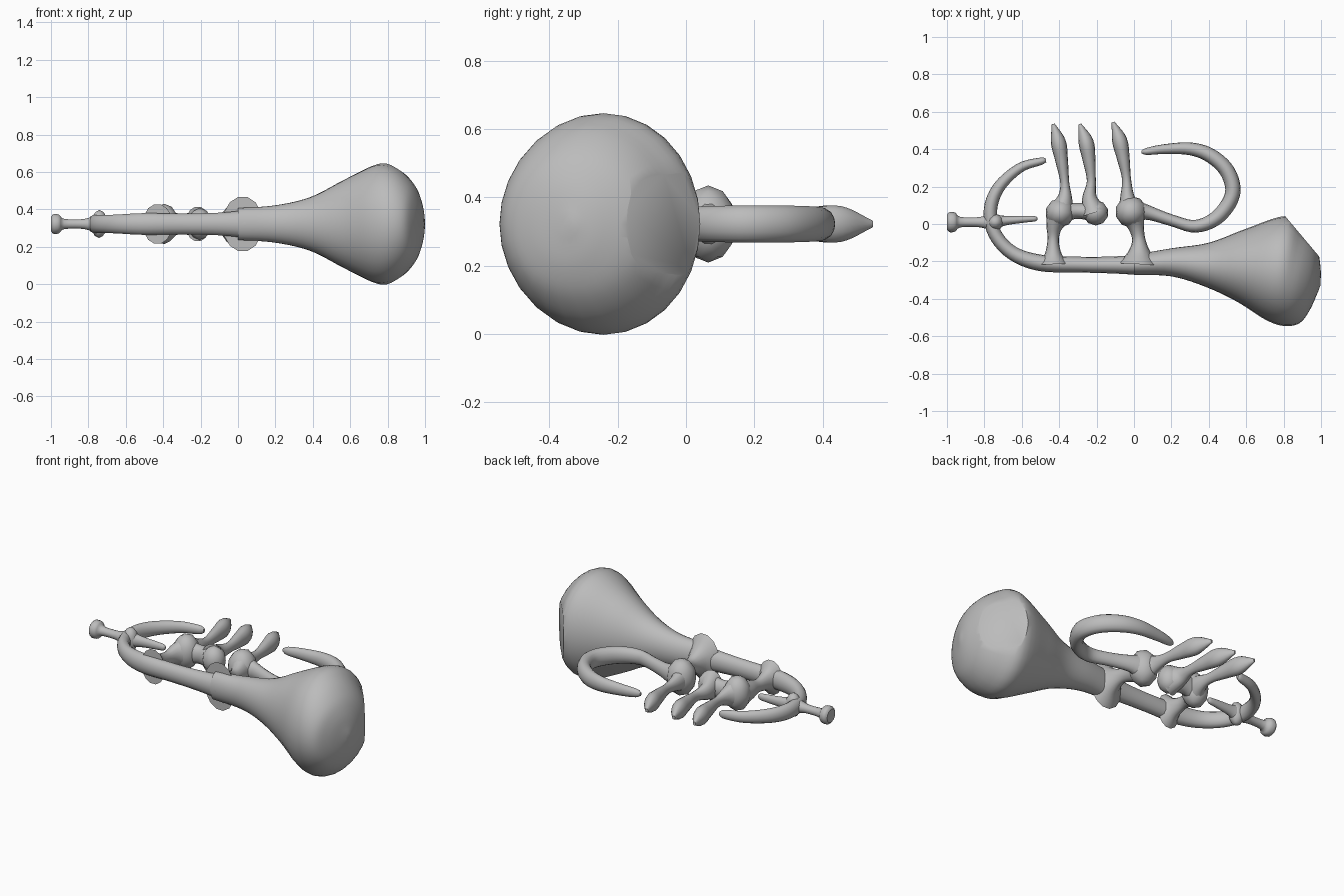
import bpy, bmesh, math
from mathutils import Vector

cube = bpy.data.objects.get("Cube")
if cube:
    bpy.data.objects.remove(cube, do_unlink=True)

MID = 0.322      # height of the plane all the tubing lies in
TALL = 1.35      # tubes are a little taller than wide

grey = bpy.data.materials.new("plain_grey")
grey.use_nodes = True
grey.diffuse_color = (0.5, 0.5, 0.5, 1)
grey.node_tree.nodes["Principled BSDF"].inputs["Base Color"].default_value = (0.5, 0.5, 0.5, 1)


def finish(bm, name):
    bmesh.ops.recalc_face_normals(bm, faces=bm.faces)
    mesh = bpy.data.meshes.new(name)
    bm.to_mesh(mesh)
    bm.free()
    mesh.materials.append(grey)
    ob = bpy.data.objects.new(name, mesh)
    bpy.context.collection.objects.link(ob)
    bpy.ops.object.select_all(action='DESELECT')
    ob.select_set(True)
    bpy.context.view_layer.objects.active = ob
    bpy.ops.object.shade_smooth_by_angle(angle=math.radians(35))
    return ob


def smooth_rows(rows, steps):
    """Catmull-Rom interpolation through rows of numbers."""
    rows = [Vector(r) for r in rows]
    ext = [2 * rows[0] - rows[1]] + rows + [2 * rows[-1] - rows[-2]]
    out = []
    for i in range(1, len(ext) - 2):
        a, b, c, d = ext[i - 1:i + 3]
        for k in range(steps):
            t = k / steps
            out.append(0.5 * (2 * b + (c - a) * t + (2 * a - 5 * b + 4 * c - d) * t * t
                              + (3 * b - a - 3 * c + d) * t ** 3))
    return out + [rows[-1]]


def loft(sections, sides):
    """Skin ellipses given as (centre, half-width vector, half-height)."""
    bm = bmesh.new()
    rings = []
    for centre, half, tall in sections:
        ring = []
        for k in range(sides):
            a = 2 * math.pi * k / sides
            p = centre + half * math.cos(a)
            ring.append(bm.verts.new((p.x, p.y, MID + tall * math.sin(a))))
        rings.append(ring)
    for r, s in zip(rings, rings[1:]):
        for k in range(sides):
            n = (k + 1) % sides
            bm.faces.new((r[k], r[n], s[n], s[k]))
    bm.faces.new(rings[0])
    bm.faces.new(rings[-1])
    return bm


def tube(name, rows, tall=TALL, steps=5, sides=14):
    """Tube along (x, y, radius) rows."""
    pts = smooth_rows(rows, steps) if steps > 1 else [Vector(r) for r in rows]
    secs = []
    for i, p in enumerate(pts):
        d = pts[min(i + 1, len(pts) - 1)].xy - pts[max(i - 1, 0)].xy
        d.normalize()
        r = max(p.z, 0.004)
        secs.append((p.xy, Vector((-d.y, d.x)) * r, r * tall))
    return finish(loft(secs, sides), name)


def knob(name, x, y, r, tall):
    bm = bmesh.new()
    bmesh.ops.create_icosphere(bm, subdivisions=2, radius=1)
    for v in bm.verts:
        v.co = (x + v.co.x * r, y + v.co.y * r, MID + v.co.z * tall)
    return finish(bm, name)


# Bell: paired back and front outline points with half-heights
bell = [(0, -.165, 0, -.272, .085), (.2, -.13, .2, -.28, .1), (.4, -.1, .38, -.335, .145),
        (.6, -.025, .55, -.415, .24), (.81, .042, .7, -.51, .322),
        (.905, -.03, .8, -.545, .295), (.975, -.12, .885, -.53, .22),
        (.998, -.24, .94, -.46, .13), (.996, -.33, .985, -.36, .02)]
secs = []
for r in smooth_rows(bell, 5):
    back, front = Vector((r[0], r[1])), Vector((r[2], r[3]))
    secs.append(((back + front) / 2, (back - front) / 2, r[4]))
bm = loft(secs, 28)
# Flat round facet on the rear corner of the bell
cut = bmesh.ops.bisect_plane(bm, geom=bm.verts[:] + bm.edges[:] + bm.faces[:],
                             plane_co=(.89, -.055, MID), plane_no=(.19, .16, 0),
                             clear_outer=True)
bmesh.ops.holes_fill(bm, edges=[e for e in bm.edges if e.is_boundary])
finish(bm, "bell")

# Main pipe with its hooked end
tube("main_pipe", [(-.47, .34, .01), (-.5, .335, .02), (-.61, .3, .026), (-.72, .2, .032),
                   (-.767, .08, .036), (-.745, -.05, .036), (-.65, -.155, .038),
                   (-.5, -.208, .044), (-.29, -.217, .042), (-.1, -.219, .046),
                   (.04, -.218, .056)])

# Mouthpiece, its joint and the spike inside the hook
tube("mouthpiece", [(-1, .01, .04), (-.985, .01, .054), (-.955, .01, .05), (-.93, .01, .028),
                    (-.84, .01, .026), (-.79, .01, .036), (-.74, .01, .05)], tall=1, steps=3)
knob("mouthpiece_joint", -.742, .01, .045, .075)
tube("inner_spike", [(-.75, .01, .045), (-.69, .018, .026), (-.58, .026, .018),
                     (-.53, .028, .014), (-.515, .028, .004)])

# Valve knobs
for name, x, y, r, tall in (("first", -.395, .06, .078, .108), ("second", -.205, .06, .068, .085),
                            ("third", -.015, .065, .085, .113)):
    knob(name + "_valve", x, y, r, tall)
tube("valve_bridge", [(-.39, .06, .06), (-.31, .07, .042), (-.22, .065, .05)])

# Stems flaring into the main pipe
tube("left_stem", [(-.43, -.215, .08), (-.432, -.16, .045), (-.432, -.08, .03),
                   (-.425, -.01, .045), (-.4, .05, .07)])
tube("right_stem", [(.025, -.215, .11), (.028, -.15, .06), (.025, -.08, .035),
                    (.01, -.01, .045), (-.01, .05, .075)])

# Finger keys
keys = (("first", [(-.39, .07), (-.37, .14), (-.37, .22), (-.387, .34), (-.405, .44), (-.432, .535)]),
        ("second", [(-.215, .06), (-.237, .14), (-.228, .23), (-.24, .34), (-.257, .44), (-.29, .535)]),
        ("third", [(-.02, .07), (-.035, .14), (-.04, .24), (-.057, .35), (-.078, .45), (-.112, .545)]))
radii = (.07, .04, .024, .034, .04, .008)
for name, path in keys:
    tube(name + "_key", [(x, y, r) for (x, y), r in zip(path, radii)])

# Curled side pipe
tube("side_loop", [(0, .065, .07), (.07, .062, .04), (.2, .02, .031), (.33, -.012, .034),
                   (.45, .04, .039), (.527, .16, .041), (.5, .28, .041), (.41, .365, .039),
                   (.3, .402, .034), (.16, .4, .026), (.07, .388, .019), (.04, .385, .008)])
